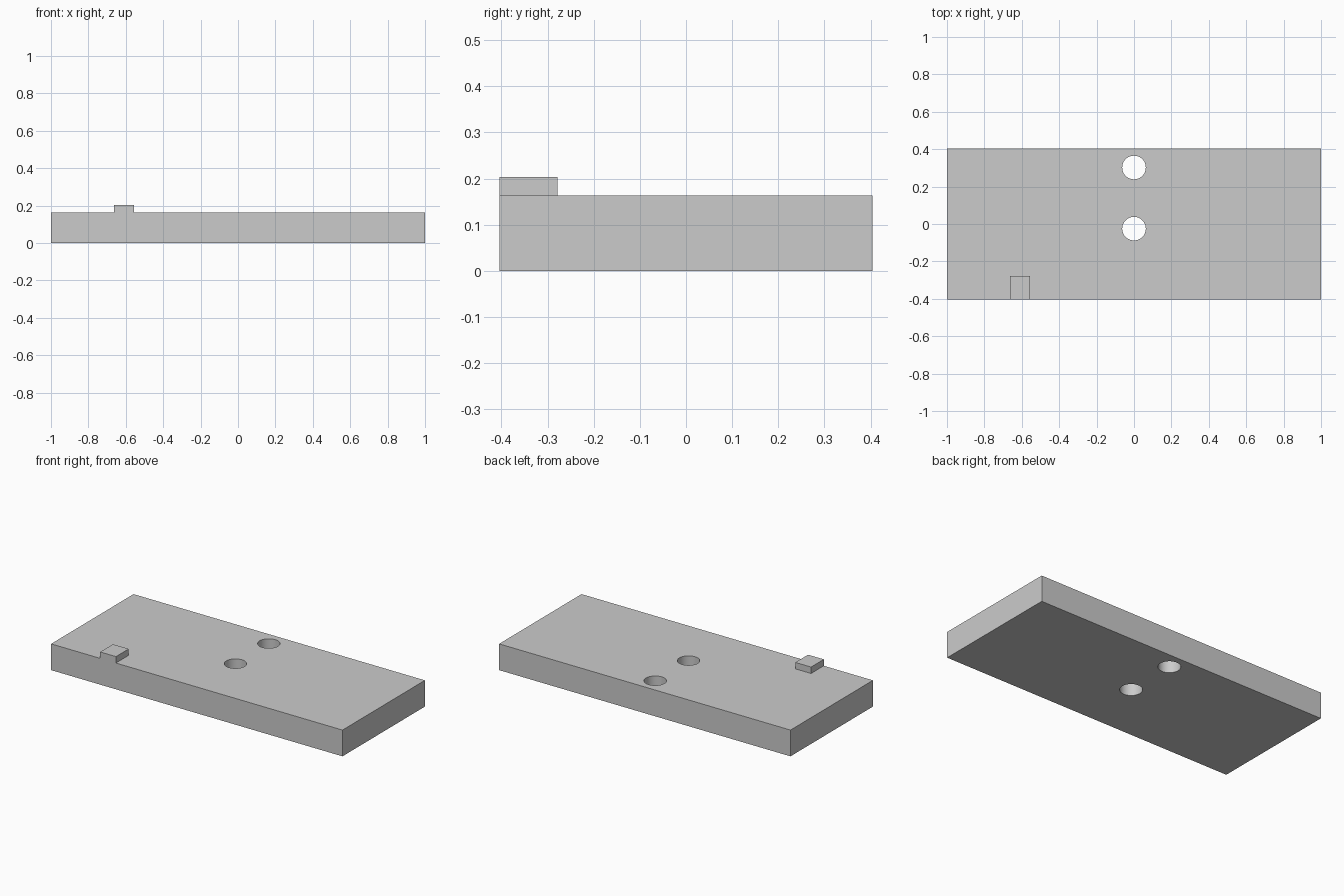
import bpy
import math
from mathutils import Vector

default = bpy.data.objects.get("Cube")
if default:
    bpy.data.objects.remove(default, do_unlink=True)

GREY = (0.6, 0.6, 0.6, 1.0)
grey = bpy.data.materials.new("plain grey")
grey.use_nodes = True
grey.diffuse_color = GREY
grey.node_tree.nodes["Principled BSDF"].inputs["Base Color"].default_value = GREY

PLATE_TOP = 0.163
HALF_DEPTH = 0.404
HOLE_RADIUS = 0.063


def box(name, low, high):
    low, high = Vector(low), Vector(high)
    bpy.ops.mesh.primitive_cube_add(size=1, location=(low + high) / 2)
    obj = bpy.context.object
    obj.name = name
    obj.scale = high - low
    bpy.ops.object.transform_apply(location=True, rotation=False, scale=True)
    obj.data.materials.append(grey)
    return obj


def combine(target, other, operation):
    """Apply a boolean and discard the helper object."""
    mod = target.modifiers.new(operation.lower(), "BOOLEAN")
    mod.operation = operation
    mod.solver = "EXACT"
    mod.object = other
    bpy.context.view_layer.objects.active = target
    bpy.ops.object.modifier_apply(modifier=mod.name)
    bpy.data.objects.remove(other, do_unlink=True)


# Plate with a raised tab flush with its front face
plate = box("plate", (-1, -HALF_DEPTH, 0), (1, HALF_DEPTH, PLATE_TOP))
tab = box("tab", (-0.663, -HALF_DEPTH, PLATE_TOP / 2), (-0.555, -0.279, 0.203))
combine(plate, tab, "UNION")

# Two round through holes
for y in (-0.025, 0.302):
    bpy.ops.mesh.primitive_cylinder_add(
        vertices=64, radius=HOLE_RADIUS, depth=1, location=(0, y, 0))
    cutter = bpy.context.object
    cutter.hide_render = True
    cutter.data.materials.append(grey)
    combine(plate, cutter, "DIFFERENCE")

# Smooth hole walls, crisp edges elsewhere
bpy.ops.object.select_all(action="DESELECT")
plate.select_set(True)
bpy.context.view_layer.objects.active = plate
bpy.ops.object.shade_smooth_by_angle(angle=math.radians(30))
